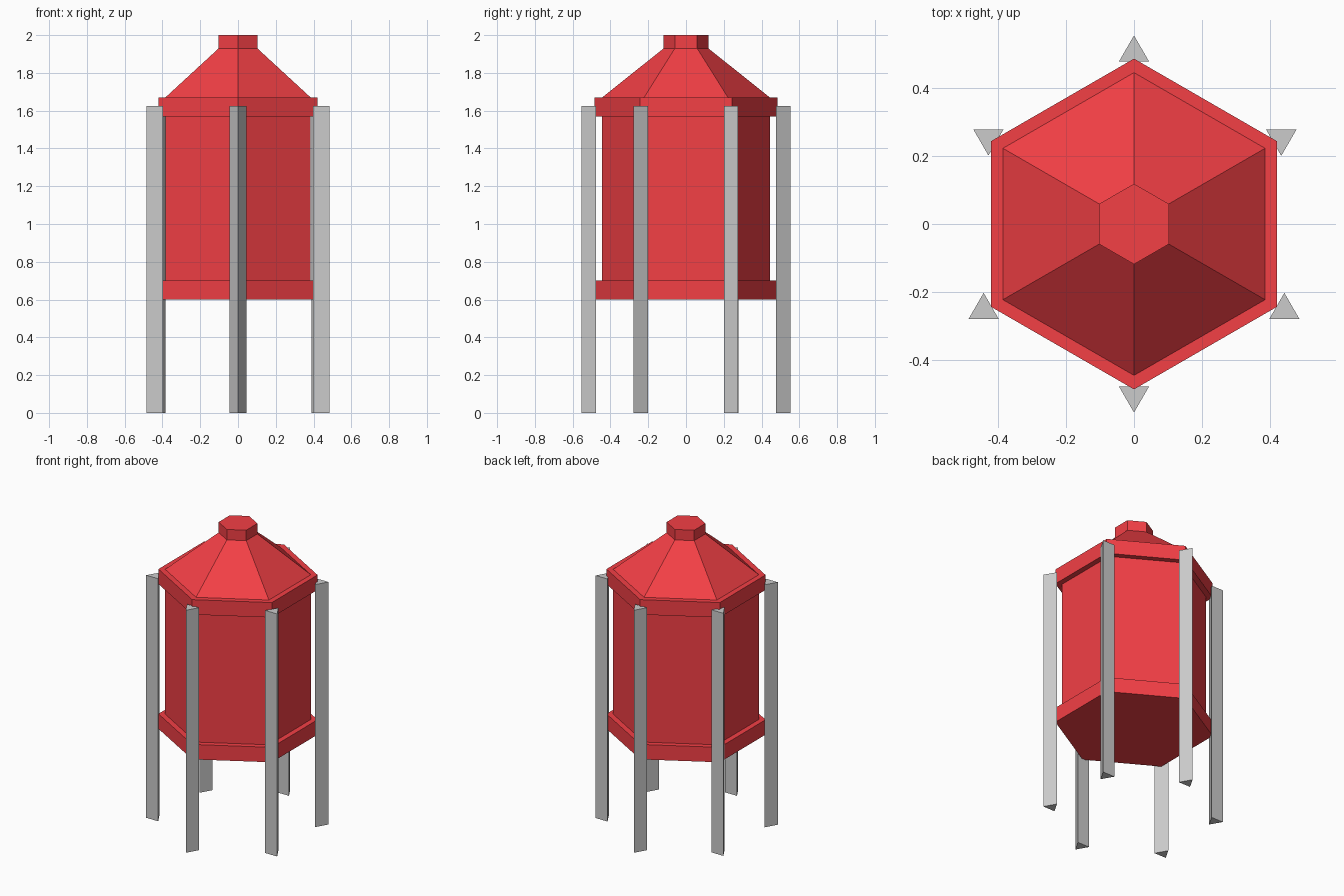
import bpy, bmesh
from math import sin, cos, pi

if "Cube" in bpy.data.objects:
    bpy.data.objects.remove(bpy.data.objects["Cube"])

red = bpy.data.materials.new("red_paint")
red.diffuse_color = (0.9, 0.05, 0.06, 1)
red.use_nodes = True
red.node_tree.nodes["Principled BSDF"].inputs["Base Color"].default_value = red.diffuse_color


def lathe(name, profile, sides, centre=(0, 0), turn=pi / 2, mat=None):
    """Closed flat-faced solid from (radius, z) rings, listed bottom to top."""
    bm = bmesh.new()
    rings = []
    for r, z in profile:
        rings.append([bm.verts.new((centre[0] + r * cos(turn + 2 * pi * i / sides),
                                    centre[1] + r * sin(turn + 2 * pi * i / sides), z))
                      for i in range(sides)])
    for a, b in zip(rings, rings[1:]):
        for i in range(sides):
            j = (i + 1) % sides
            bm.faces.new((a[i], a[j], b[j], b[i]))
    bm.faces.new(rings[0][::-1])
    bm.faces.new(rings[-1])
    me = bpy.data.meshes.new(name)
    bm.to_mesh(me)
    bm.free()
    ob = bpy.data.objects.new(name, me)
    bpy.context.collection.objects.link(ob)
    if mat:
        me.materials.append(mat)
    return ob


# Hexagonal tank with a wider base band
lathe("tank", [(0.485, 0.6), (0.485, 0.7), (0.444, 0.7), (0.444, 1.6)], 6, mat=red)

# Eave band, sloping roof and top cap
lathe("roof", [(0.485, 1.57), (0.485, 1.67), (0.444, 1.67),
               (0.118, 1.93), (0.118, 2.0)], 6, mat=red)

# Triangular legs: centre and direction of the pointed edge
legs = {
    "front_leg": (0, -0.502, -1),
    "back_leg": (0, 0.502, 1),
    "front_right_leg": (0.441, -0.253, 1),
    "front_left_leg": (-0.441, -0.253, 1),
    "back_right_leg": (0.432, 0.251, -1),
    "back_left_leg": (-0.427, 0.252, -1),
}
for name, (x, y, way) in legs.items():
    lathe(name, [(0.051, 0), (0.051, 1.625)], 3, (x, y), way * pi / 2)
